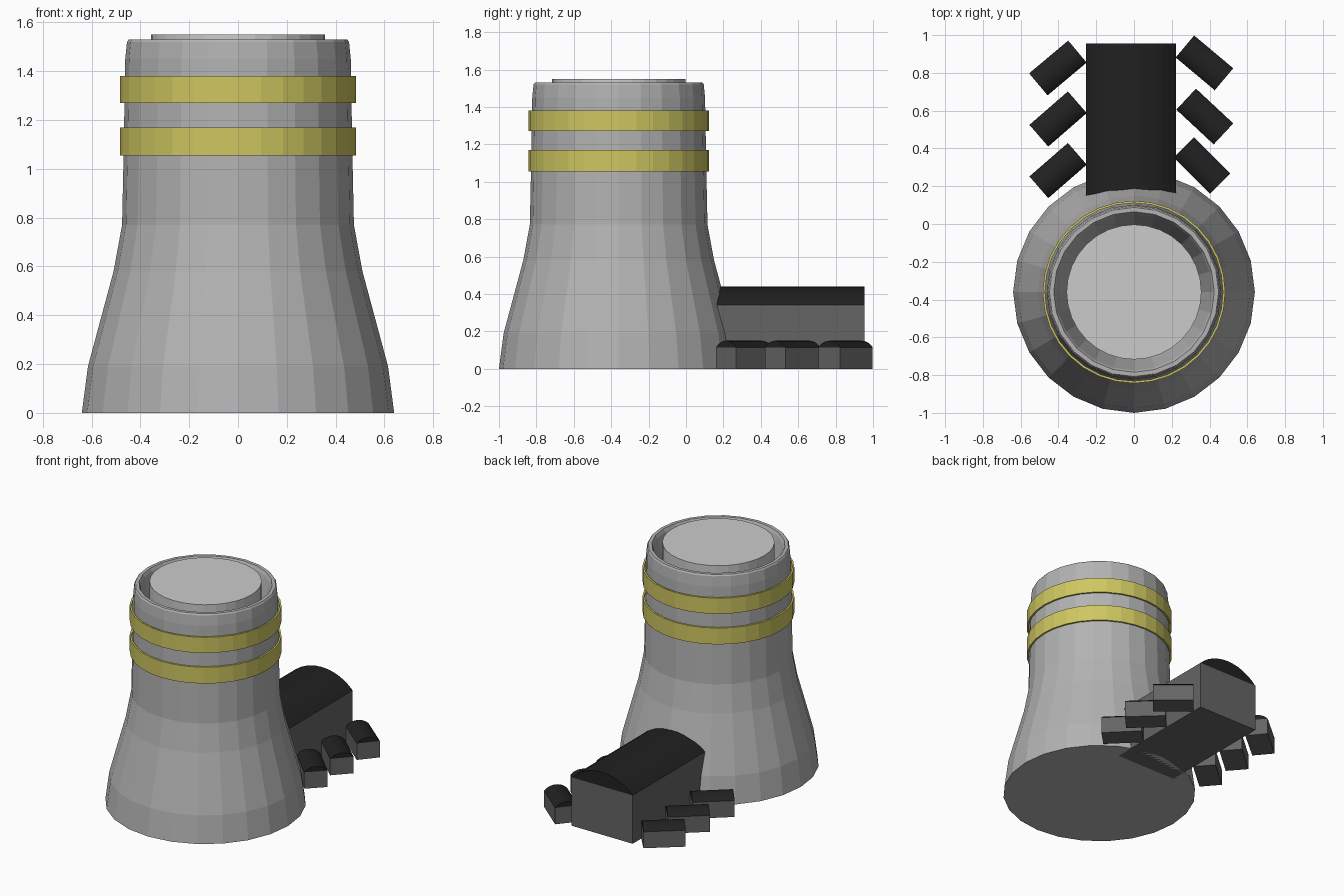
import bpy, math
from mathutils import Matrix

if "Cube" in bpy.data.objects:
    bpy.data.objects.remove(bpy.data.objects["Cube"])

SEG = 24
CY = -0.36  # tower centre on y


def material(name, rgb):
    m = bpy.data.materials.new(name)
    m.diffuse_color = (*rgb, 1)
    m.use_nodes = True
    m.node_tree.nodes["Principled BSDF"].inputs["Base Color"].default_value = m.diffuse_color
    return m


CONCRETE = material("concrete", (0.45, 0.45, 0.45))
YELLOW = material("yellow_paint", (0.62, 0.57, 0.12))
WALL = material("dark_wall", (0.13, 0.13, 0.13))
ROOF = material("black_roof", (0.015, 0.015, 0.015))


def make(name, verts, faces, mat=None):
    me = bpy.data.meshes.new(name)
    me.from_pydata(verts, [], faces)
    me.update()
    ob = bpy.data.objects.new(name, me)
    bpy.context.collection.objects.link(ob)
    if mat:
        me.materials.append(mat)
    return ob


def lathe(name, profile, mat=None, closed=False, seg=SEG):
    """Revolve (radius, z) points, listed bottom to top on the outside."""
    verts, faces, n = [], [], len(profile)
    for i in range(seg):
        a = 2 * math.pi * i / seg
        verts += [(r * math.cos(a), CY + r * math.sin(a), z) for r, z in profile]
    for i in range(seg):
        p, q = i * n, (i + 1) % seg * n
        for k in range(n if closed else n - 1):
            m = (k + 1) % n
            faces.append((p + k, q + k, q + m, p + m))
    if not closed:  # cap both ends
        faces.append([i * n for i in reversed(range(seg))])
        faces.append([i * n + n - 1 for i in range(seg)])
    return make(name, verts, faces, mat)


def prism(name, section, length, matrix, mat):
    """Extrude a counter-clockwise (x, z) section along local y."""
    n = len(section)
    verts = [(x, -length / 2, z) for x, z in section] + [(x, length / 2, z) for x, z in section]
    faces = [tuple(range(n)), tuple(reversed(range(n, 2 * n)))]
    faces += [((i + 1) % n, i, i + n, (i + 1) % n + n) for i in range(n)]
    ob = make(name, verts, faces, mat)
    ob.matrix_world = matrix
    return ob


def building(name, x, y, width, length, eave, peak, angle=0):
    """Box walls with a shallow arched roof."""
    h, rise = width / 2, peak - eave
    mx = Matrix.Translation((x, y, 0)) @ Matrix.Rotation(angle, 4, 'Z')
    prism(name + "_walls", [(-h, 0), (h, 0), (h, eave), (-h, eave)], length, mx, WALL)
    rad = (h * h + rise * rise) / (2 * rise)
    half = math.asin(h / rad)
    arc = []
    for i in range(13):
        t = half * (1 - i / 6)
        arc.append((rad * math.sin(t), peak - rad + rad * math.cos(t)))
    prism(name + "_roof", arc, length, mx, ROOF)


# Cooling tower shell with rolled rim and hollow throat
lathe("tower", [(0.64, 0), (0.615, 0.19), (0.51, 0.58), (0.475, 0.77),
                (0.469, 1.05), (0.462, 1.45), (0.455, 1.52), (0.448, 1.53),
                (0.425, 1.53), (0.415, 1.51), (0.35, 1.25)], CONCRETE)

# Pale plug standing in the throat
lathe("tower_plug", [(0.357, 1.25), (0.357, 1.55)], seg=32)

# Two yellow bands, standing slightly off the shell
for i, (lo, hi) in enumerate([(1.055, 1.17), (1.27, 1.38)]):
    lathe(f"band_{i + 1}", [(0.483, lo), (0.483, hi), (0.471, hi), (0.471, lo)],
          YELLOW, closed=True, seg=32)

# Long hall behind the tower
building("hall", -0.016, 0.53, 0.476, 0.85, 0.34, 0.44)

# Small angled huts on both sides of the hall (x, y, degrees of long axis)
huts = [(0.373, 0.853, -40), (0.375, 0.569, -43), (0.36, 0.31, -45),
        (-0.403, 0.826, 40), (-0.402, 0.556, 41), (-0.402, 0.283, 41)]
for i, (x, y, d) in enumerate(huts):
    building(f"hut_{i + 1}", x, y, 0.152, 0.27, 0.115, 0.15, math.radians(d - 90))
